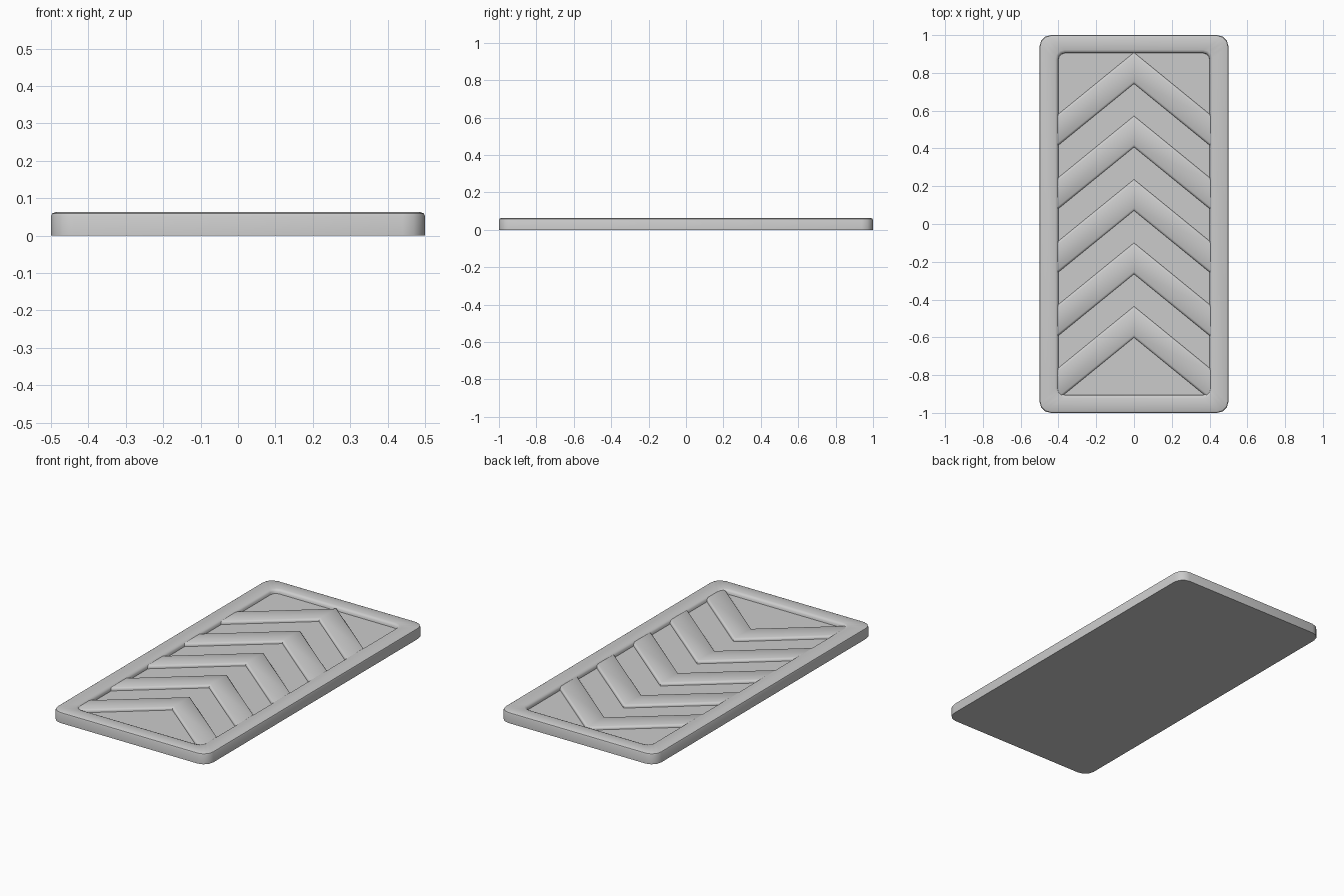
import bpy, bmesh, math

if "Cube" in bpy.data.objects:
    bpy.data.objects.remove(bpy.data.objects["Cube"])

RIM_Z, FLOOR_Z, CHEV_Z = 0.063, 0.04, 0.057


def finish(bm, name):
    bmesh.ops.recalc_face_normals(bm, faces=bm.faces)
    me = bpy.data.meshes.new(name)
    bm.to_mesh(me)
    bm.free()
    ob = bpy.data.objects.new(name, me)
    bpy.context.collection.objects.link(ob)
    bpy.ops.object.select_all(action='DESELECT')
    ob.select_set(True)
    bpy.context.view_layer.objects.active = ob
    bpy.ops.object.shade_smooth_by_angle(angle=math.radians(35))
    return ob


def rounded_loop(bm, hx, hy, r, z, n=3):
    verts = []
    for k, (sx, sy) in enumerate([(1, 1), (-1, 1), (-1, -1), (1, -1)]):
        for i in range(n + 1):
            a = math.pi / 2 * (k + i / n)
            verts.append(bm.verts.new((sx * (hx - r) + r * math.cos(a),
                                       sy * (hy - r) + r * math.sin(a), z)))
    return verts


def loft(bm, loops):
    for a, b in zip(loops, loops[1:]):
        for i in range(len(a)):
            j = (i + 1) % len(a)
            bm.faces.new((a[i], a[j], b[j], b[i]))
    bm.faces.new(loops[0])
    bm.faces.new(loops[-1])


# Plate with softened top rim and a recessed floor
bm = bmesh.new()
loft(bm, [rounded_loop(bm, *p) for p in [
    (0.5, 1.0, 0.06, 0.0),
    (0.5, 1.0, 0.06, 0.052),
    (0.497, 0.997, 0.057, 0.059),
    (0.488, 0.988, 0.048, RIM_Z),
    (0.417, 0.922, 0.05, RIM_Z),
    (0.407, 0.912, 0.04, 0.059),
    (0.402, 0.906, 0.035, 0.052),
    (0.400, 0.904, 0.033, FLOOR_Z),
]])
finish(bm, "base_plate")


# Raised chevrons with softened edges, ends buried in the rim
def chevron_loop(bm, apex, inset, z, half=0.408, slope=0.815, width=0.165):
    top, low = apex - inset, apex - width + inset
    return [bm.verts.new((x, y, z)) for x, y in [
        (-half, top - slope * half), (0, top), (half, top - slope * half),
        (half, low - slope * half), (0, low), (-half, low - slope * half)]]


for i in range(5):
    bm = bmesh.new()
    loft(bm, [chevron_loop(bm, 0.908 - 0.336 * i, d, z) for d, z in [
        (0.0, FLOOR_Z - 0.01), (0.0, FLOOR_Z + 0.006),
        (0.005, CHEV_Z - 0.004), (0.015, CHEV_Z)]])
    finish(bm, f"chevron_{i + 1}")
